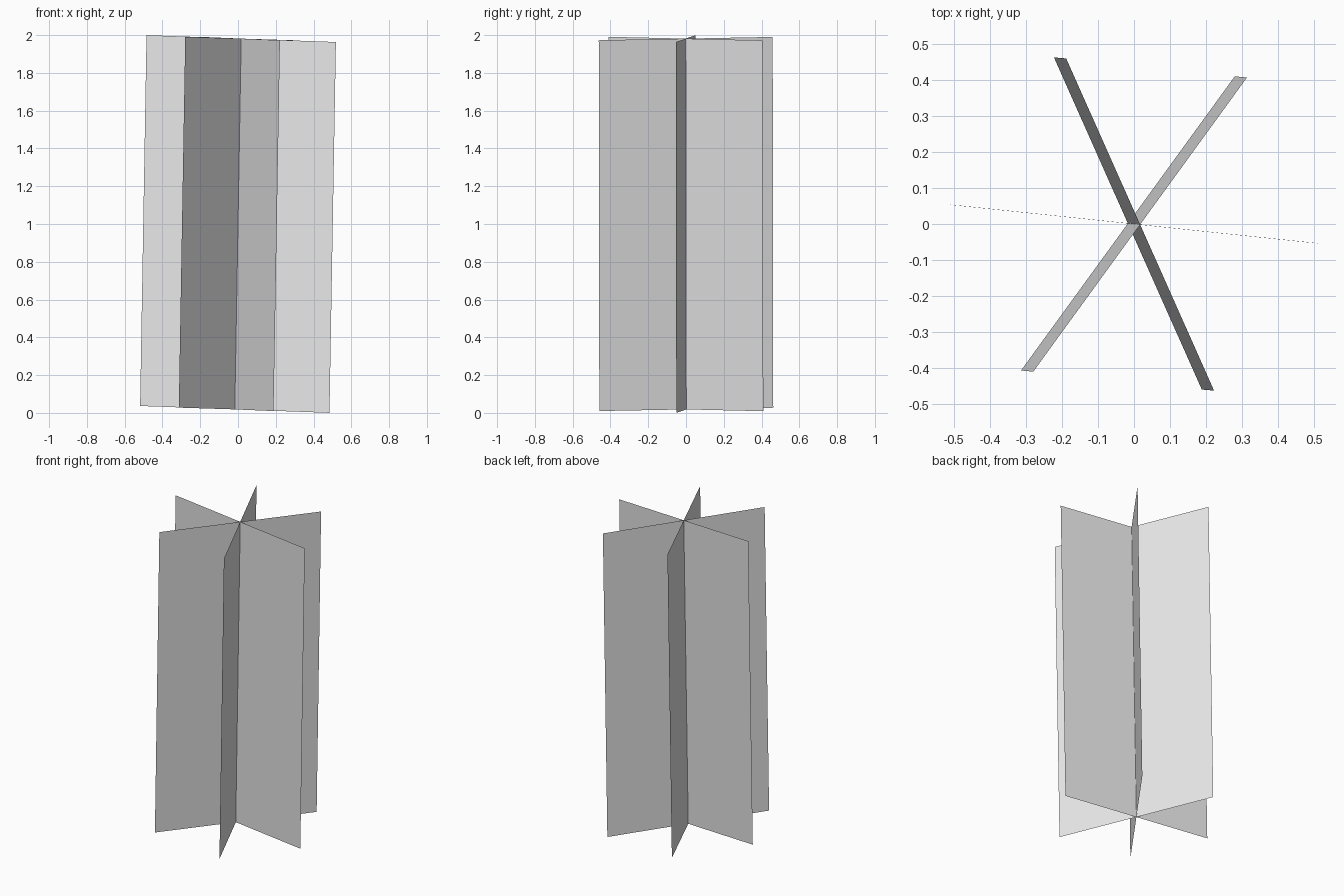
import bpy
import bmesh
import math
from mathutils import Vector

# Remove the default cube only
cube = bpy.data.objects.get("Cube")
if cube:
    bpy.data.objects.remove(cube, do_unlink=True)

# Single plain grey
GREY = (0.8, 0.8, 0.8, 1.0)
grey = bpy.data.materials.new("plain grey")
grey.use_nodes = True
grey.diffuse_color = GREY
grey.node_tree.nodes["Principled BSDF"].inputs["Base Color"].default_value = GREY

RADIUS = 0.504
# Slightly leaning central axis shared by all panels
AXIS_BOTTOM = Vector((-0.017, 0.0015, 0.0185))
AXIS_TOP = Vector((0.017, -0.0015, 1.9815))


def spoke(angle):
    """Half-width of a panel, dipping gently towards +x."""
    x, y = RADIUS * math.cos(angle), RADIUS * math.sin(angle)
    return Vector((x, y, -0.036 * x + 0.003 * y))


def make_panel(name, degrees):
    """One thin upright sheet crossing the axis."""
    s = spoke(math.radians(degrees))
    bm = bmesh.new()
    corners = (AXIS_BOTTOM - s, AXIS_BOTTOM + s, AXIS_TOP + s, AXIS_TOP - s)
    bm.faces.new([bm.verts.new(c) for c in corners])
    mesh = bpy.data.meshes.new(name)
    bm.to_mesh(mesh)
    bm.free()
    mesh.materials.append(grey)
    obj = bpy.data.objects.new(name, mesh)
    bpy.context.collection.objects.link(obj)


# Three sheets, sixty degrees apart
for name, degrees in (("wide_panel", -6), ("right_diagonal_panel", 54),
                      ("left_diagonal_panel", 114)):
    make_panel(name, degrees)
